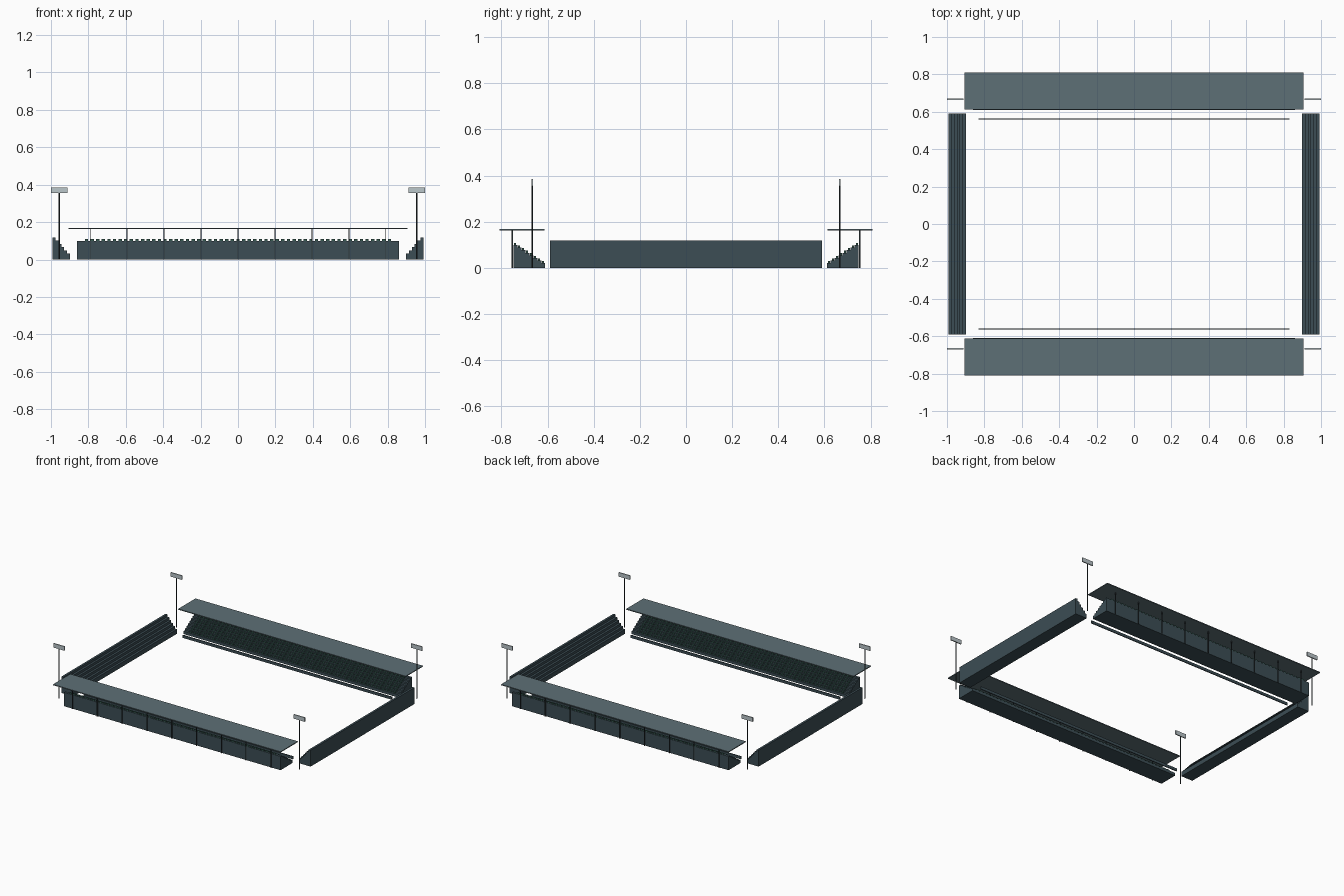
import bpy, bmesh
from mathutils import Vector

if "Cube" in bpy.data.objects:
    bpy.data.objects.remove(bpy.data.objects["Cube"])


def material(name, rgb):
    m = bpy.data.materials.new(name)
    m.diffuse_color = (*rgb, 1)
    m.use_nodes = True
    m.node_tree.nodes["Principled BSDF"].inputs["Base Color"].default_value = m.diffuse_color
    return m


CONCRETE = material("dark_slate", (0.045, 0.075, 0.09))
ROOF = material("roof_grey", (0.11, 0.16, 0.18))
SEAT = material("seat_green", (0.04, 0.11, 0.09))
STEEL = material("dark_steel", (0.03, 0.04, 0.045))
LAMP = material("lamp_grey", (0.5, 0.57, 0.6))


def finish(name, bm, mat):
    bmesh.ops.recalc_face_normals(bm, faces=bm.faces)
    me = bpy.data.meshes.new(name)
    bm.to_mesh(me)
    bm.free()
    me.materials.append(mat)
    ob = bpy.data.objects.new(name, me)
    bpy.context.collection.objects.link(ob)
    return ob


def add_box(bm, center, size):
    vs = bmesh.ops.create_cube(bm, size=1)["verts"]
    for v in vs:
        v.co = Vector(c + a * s for c, a, s in zip(center, v.co, size))


def boxes(name, items, mat):
    bm = bmesh.new()
    for c, s in items:
        add_box(bm, c, s)
    return finish(name, bm, mat)


def terrace(name, inner, depth, rows, z0, rise, half, along_x, side):
    """Stepped stand: stair profile swept along the touchline or goal line."""
    tread = depth / rows
    prof = [(inner, 0)]
    for i in range(rows):
        z = z0 + i * rise
        prof += [(inner + i * tread, z), (inner + (i + 1) * tread, z)]
    prof.append((inner + depth, 0))
    bm = bmesh.new()
    vs = [bm.verts.new((-half, side * d, z) if along_x else (side * d, -half, z))
          for d, z in prof]
    face = bm.faces.new(vs)
    out = bmesh.ops.extrude_face_region(bm, geom=[face])["geom"]
    shift = (2 * half, 0, 0) if along_x else (0, 2 * half, 0)
    bmesh.ops.translate(bm, vec=shift,
                        verts=[g for g in out if isinstance(g, bmesh.types.BMVert)])
    return finish(name, bm, CONCRETE)


ROWS, INNER, DEPTH, Z0, RISE = 8, 0.61, 0.138, 0.02, 0.0113
TREAD = DEPTH / ROWS

for s, tag in ((-1, "front"), (1, "back")):
    # main covered stand
    terrace(f"{tag}_stand", INNER, DEPTH, ROWS, Z0, RISE, 0.862, True, s)
    # rows of seats
    boxes(f"{tag}_seats",
          [((-0.81 + k * 0.03, s * (INNER + (r + 0.6) * TREAD), Z0 + r * RISE + 0.0045),
            (0.018, 0.009, 0.010)) for r in range(ROWS) for k in range(55)], SEAT)
    # roof slab and its rear columns
    boxes(f"{tag}_roof", [((0, s * 0.711, 0.165), (1.81, 0.196, 0.006))], ROOF)
    boxes(f"{tag}_roof_columns",
          [((-0.79 + k * 0.1975, s * 0.753, 0.082), (0.005, 0.005, 0.164))
           for k in range(9)], STEEL)
    # pitch-side board
    boxes(f"{tag}_pitch_board", [((0, s * 0.561, 0.01), (1.665, 0.006, 0.02))], CONCRETE)

for s, tag in ((-1, "left"), (1, "right")):
    # uncovered end stand
    terrace(f"{tag}_end_stand", 0.898, 0.093, 6, 0.032, 0.0172, 0.59, False, s)

# floodlights in the four corners
for sx, tx in ((-1, "left"), (1, "right")):
    for sy, ty in ((-1, "front"), (1, "back")):
        x, y = sx * 0.956, sy * 0.667
        bm = bmesh.new()
        bmesh.ops.create_cone(bm, cap_ends=True, segments=8, radius1=0.0035,
                              radius2=0.0035, depth=0.36)
        bmesh.ops.translate(bm, verts=bm.verts, vec=(x, y, 0.18))
        finish(f"{tx}_{ty}_floodlight_pole", bm, STEEL)
        boxes(f"{tx}_{ty}_floodlight_head",
              [((x, y, 0.37), (0.088, 0.007, 0.03))], LAMP)
